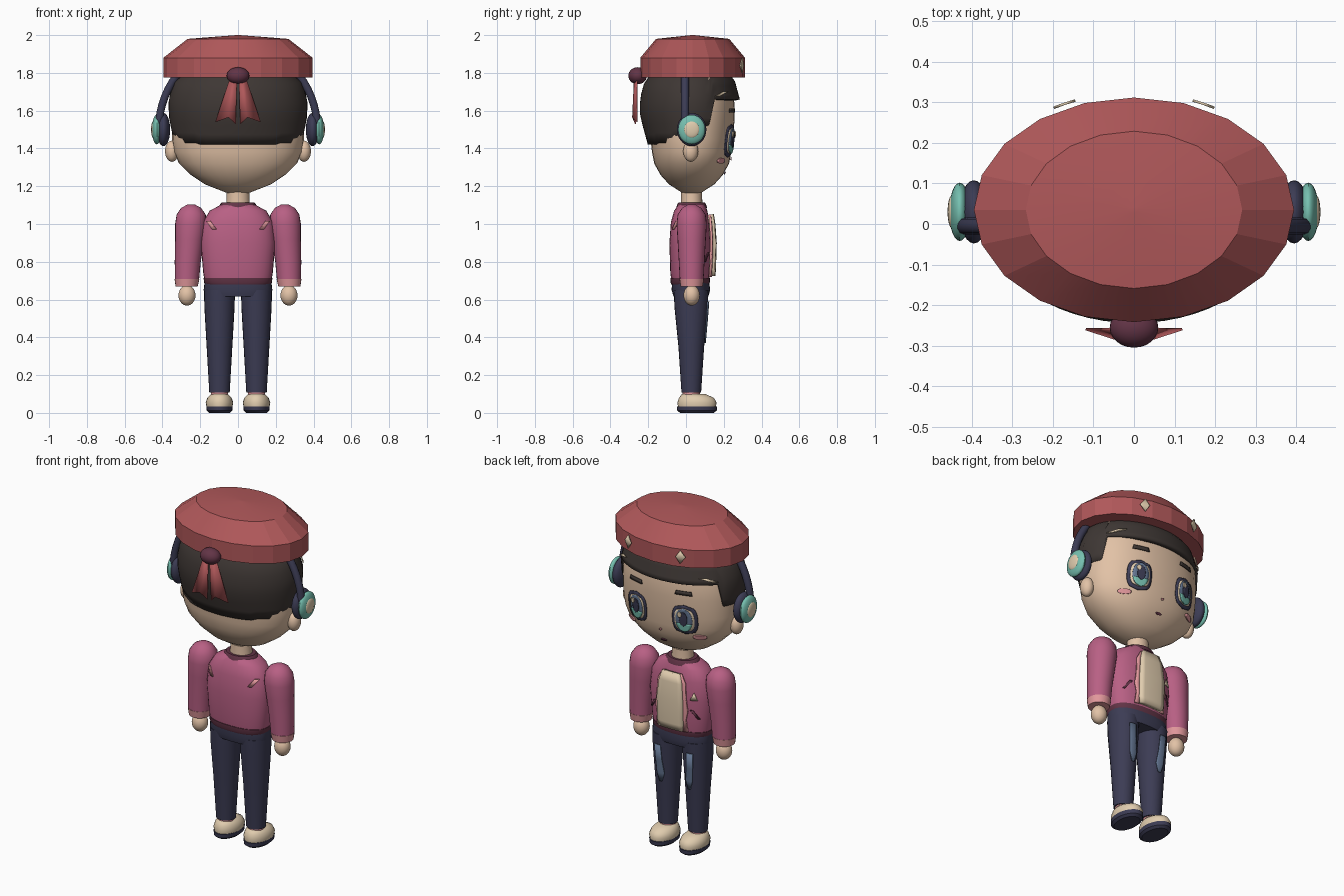
import bpy, bmesh, math

if "Cube" in bpy.data.objects:
    bpy.data.objects.remove(bpy.data.objects["Cube"])


def material(name, r, g, b):
    lin = [((c / 255 + 0.055) / 1.055) ** 2.4 for c in (r, g, b)] + [1]
    m = bpy.data.materials.new(name)
    m.use_nodes = True
    m.diffuse_color = lin
    m.node_tree.nodes["Principled BSDF"].inputs["Base Color"].default_value = lin
    return m


RED = material("brick red", 176, 88, 90)
ROSE = material("rose", 184, 96, 132)
HAIR = material("dark brown", 62, 55, 52)
NAVY = material("navy", 60, 60, 84)
TEAL = material("teal", 118, 192, 176)
PINK = material("light pink", 226, 152, 156)
MAROON = material("maroon", 98, 52, 70)
SKIN = material("skin", 226, 194, 166)
CREAM = material("cream", 224, 204, 174)
DENIM = material("faded denim", 100, 118, 146)


def finish(bm, name, mat, angle=35):
    bmesh.ops.recalc_face_normals(bm, faces=bm.faces[:])
    me = bpy.data.meshes.new(name)
    bm.to_mesh(me)
    bm.free()
    me.materials.append(mat)
    ob = bpy.data.objects.new(name, me)
    bpy.context.collection.objects.link(ob)
    bpy.ops.object.select_all(action='DESELECT')
    ob.select_set(True)
    bpy.context.view_layer.objects.active = ob
    bpy.ops.object.shade_smooth_by_angle(angle=math.radians(angle))
    return ob


def loft(name, rings, mat, n=24, p=2.0, angle=35):
    """Closed stack of rings (z, cx, cy, rx, ry); p squares off the section."""
    bm = bmesh.new()
    rows = []
    for z, cx, cy, rx, ry in rings:
        row = []
        for i in range(n):
            c, s = math.cos(math.tau * i / n), math.sin(math.tau * i / n)
            row.append(bm.verts.new((cx + rx * math.copysign(abs(c) ** (2 / p), c),
                                     cy + ry * math.copysign(abs(s) ** (2 / p), s), z)))
        rows.append(row)
    for a, b in zip(rows, rows[1:]):
        for i in range(n):
            j = (i + 1) % n
            bm.faces.new((a[i], a[j], b[j], b[i]))
    bm.faces.new(rows[0])
    bm.faces.new(rows[-1])
    return finish(bm, name, mat, angle)


def ball(name, loc, size, mat):
    bm = bmesh.new()
    bmesh.ops.create_uvsphere(bm, u_segments=24, v_segments=14, radius=1)
    bmesh.ops.scale(bm, vec=size, verts=bm.verts[:])
    bmesh.ops.translate(bm, vec=loc, verts=bm.verts[:])
    return finish(bm, name, mat)


def surface(rings, p=2.0, side=1):
    """y of a lofted surface at (x, z)."""
    def y_at(x, z):
        z = min(max(z, rings[0][0]), rings[-1][0])
        for a, b in zip(rings, rings[1:]):
            if z <= b[0]:
                t = (z - a[0]) / (b[0] - a[0])
                _, cx, cy, rx, ry = [u + (v - u) * t for u, v in zip(a, b)]
                return cy + side * ry * max(0, 1 - abs((x - cx) / rx) ** p) ** (1 / p)
    return y_at


def plate(name, rows, surf, off, mat, thick=0.006, cols=6):
    """Thin plate hugging a surface; rows are (z, x0, x1)."""
    bm = bmesh.new()
    grid = []
    for z, x0, x1 in rows:
        xs = [x0 + (x1 - x0) * i / cols for i in range(cols + 1)]
        grid.append([bm.verts.new((x, surf(x, z) + off, z)) for x in xs])
    for a, b in zip(grid, grid[1:]):
        for i in range(cols):
            bm.faces.new((a[i], a[i + 1], b[i + 1], b[i]))
    bmesh.ops.remove_doubles(bm, verts=bm.verts[:], dist=0.0002)
    ob = finish(bm, name, mat)
    mod = ob.modifiers.new("thickness", 'SOLIDIFY')
    mod.thickness, mod.offset = thick, 0
    return ob


def oval(cx, cz, rx, rz, n=12, lo=-1.0, hi=1.0, p=2.0):
    rows = []
    for i in range(n + 1):
        t = lo + (hi - lo) * i / n
        w = rx * max(0, 1 - abs(t) ** p) ** (1 / p)
        rows.append((cz + rz * t, cx - w, cx + w))
    return rows


# Head and neck
head = [(1.165, 0, .03, .06, .05), (1.21, 0, .03, .175, .12), (1.26, 0, .03, .25, .165),
        (1.32, 0, .03, .312, .198), (1.38, 0, .03, .34, .21), (1.45, 0, .03, .35, .218),
        (1.56, 0, .03, .35, .228), (1.66, 0, .03, .345, .225), (1.78, 0, .03, .3, .2)]
loft("head", head, SKIN, 32, 2.2)
loft("neck", [(1.06, 0, .03, .07, .06), (1.13, 0, .03, .06, .056), (1.2, 0, .03, .06, .056)], SKIN)

# Hair shell whose lower edge steps from fringe to sideburn to nape
hair_profile = [(1.42, 0, .02, .338, .222), (1.57, 0, .02, .366, .263), (1.66, 0, .02, .368, .265),
                (1.76, 0, .02, .335, .238), (1.85, 0, .02, .22, .16)]


def hairline(s):
    for limit, z in ((.42, 1.66), (-.1, 1.52), (-.4, 1.45), (-.75, 1.43)):
        if s > limit:
            return z
    return 1.42


bm = bmesh.new()
cols = []
for i in range(60):
    c, s = math.cos(math.tau * i / 60), math.sin(math.tau * i / 60)
    col, low = [], hairline(s)
    for k in range(9):
        z = low + (1.85 - low) * k / 8
        for a, b in zip(hair_profile, hair_profile[1:]):
            if z <= b[0] + 1e-6:
                t = (z - a[0]) / (b[0] - a[0])
                rx, ry = a[3] + (b[3] - a[3]) * t, a[4] + (b[4] - a[4]) * t
                break
        col.append(bm.verts.new((rx * c, .02 + ry * s, z)))
    cols.append(col)
for i in range(60):
    a, b = cols[i], cols[(i + 1) % 60]
    for k in range(8):
        bm.faces.new((a[k], b[k], b[k + 1], a[k + 1]))
bm.faces.new([col[-1] for col in cols])
hair = finish(bm, "hair", HAIR)
mod = hair.modifiers.new("thickness", 'SOLIDIFY')
mod.thickness, mod.offset = .025, -1

# Beret with two clips, and a knot with folded tails at its rear
hat = [(1.775, 0, .035, .395, .277), (1.88, 0, .035, .395, .277), (1.98, 0, .035, .267, .194),
       (2.0, 0, .035, .01, .008)]
loft("beret", hat, RED, 20, angle=12)
ball("knot", (0, -.256, 1.785), (.06, .049, .045), MAROON)
for s in (-1, 1):
    bm = bmesh.new()
    v = [bm.verts.new((s * x, y, z)) for x, y, z in
         ((.04, -.262, 1.78), (.12, -.262, 1.54), (.05, -.285, 1.565), (.012, -.27, 1.53), (.005, -.275, 1.78))]
    bm.faces.new((v[0], v[1], v[2]))
    bm.faces.new((v[0], v[2], v[4]))
    bm.faces.new((v[4], v[2], v[3]))
    tail = finish(bm, "ribbon_tail", RED, 5)
    tail.modifiers.new("thickness", 'SOLIDIFY').thickness = .006
    plate("beret_clip", [(1.80, s * .17, s * .17), (1.84, s * .145, s * .198), (1.878, s * .17, s * .17)],
          surface(hat), .012, CREAM)

# Headphone band
cu = bpy.data.curves.new("headphone_band", 'CURVE')
cu.dimensions = '3D'
cu.bevel_depth, cu.bevel_resolution = .021, 3
sp = cu.splines.new('POLY')
sp.points.add(32)
for i, pt in enumerate(sp.points):
    a = math.pi * i / 32
    pt.co = (.42 * math.cos(a), -.005, 1.5 + .45 * math.sin(a), 1)
cu.materials.append(NAVY)
bpy.context.collection.objects.link(bpy.data.objects.new("headphone_band", cu))

# Face, ears and headphone cups
face = surface(head, 2.2)
for s in (-1, 1):
    ball("ear", (s * .35, .025, 1.385), (.036, .04, .056), SKIN)
    ball("headphone_cushion", (s * .395, .03, 1.5), (.036, .078, .088), NAVY)
    ball("headphone_shell", (s * .43, .03, 1.5), (.026, .072, .078), TEAL)
    ball("headphone_disc", (s * .449, .03, 1.5), (.011, .041, .044), CREAM)
    x, z = s * .155, 1.44
    plate("eye_outline", oval(x, z, .07, .088, p=2.8), face, .005, NAVY)
    plate("eye_white", oval(x, z, .055, .07, p=2.8), face, .009, CREAM)
    plate("iris", oval(x, z, .046, .07), face, .013, DENIM)
    plate("iris_glow", oval(x, z, .046, .07, 6, -1, -.3), face, .016, TEAL)
    plate("pupil", oval(x, z + .008, .022, .042), face, .019, NAVY)
    plate("eye_shine", oval(x + .018, z + .035, .012, .016, 8), face, .022, CREAM)
    plate("eyebrow", [(1.59, x - .048, x + .048), (1.612, x - .042, x + .042)], face, .008, HAIR)
    plate("blush", oval(s * .222, 1.335, .033, .015), face, .005, PINK)
    plate("hair_clip", [(1.675, s * .3, s * .32), (1.70, s * .235, s * .27)],
          surface(hair_profile), .01, CREAM)
plate("nose", oval(0, 1.345, .007, .007, 6), face, .005, PINK)
plate("mouth", oval(0, 1.27, .018, .007, 6), face, .005, MAROON)

# Jacket body
torso = [(.69, 0, .022, .175, .098), (.74, 0, .022, .184, .105), (.9, 0, .022, .198, .11),
         (1.01, 0, .022, .186, .102), (1.07, 0, .025, .15, .088), (1.105, 0, .03, .085, .07)]
loft("jacket", torso, ROSE, 32, 2.4, 50)
loft("jacket_hem", [(.68, 0, .022, .172, .1), (.69, 0, .022, .18, .104), (.715, 0, .022, .182, .105)],
     MAROON, 32, 2.4)
loft("collar", [(1.085, 0, .03, .105, .082), (1.105, 0, .03, .095, .076), (1.114, 0, .03, .085, .07)], MAROON)
chest, back = surface(torso, 2.4), surface(torso, 2.4, -1)
plate("shirt_front", [(.725, -.075, .075), (.76, -.08, .08), (.9, -.08, .08), (1.0, -.07, .07),
                      (1.05, -.055, .055)], chest, .016, CREAM, .03)
for s in (-1, 1):
    plate("jacket_edge", [(.72, s * .075, s * .1), (.79, s * .075, s * .093), (.84, s * .075, s * .104),
                          (.92, s * .075, s * .094), (1.0, s * .066, s * .088), (1.05, s * .05, s * .06)],
          chest, .012, PINK, .012, 2)
    plate("pocket_slit", [(.80, s * .148, s * .16), (.85, s * .112, s * .128)], chest, .005, MAROON)
    plate("back_stripe", [(.97, s * .112, s * .135), (1.015, s * .145, s * .166)], back, -.004, PINK)
plate("badge", [(.91, -.152, -.112), (.955, -.132, -.132)], chest, .006, CREAM)

# Arms, hands, legs and shoes
loft("hips", [(.615, 0, .026, .17, .092), (.65, 0, .026, .182, .102), (.7, 0, .024, .176, .098)], NAVY, 32, 2.4)
for s in (-1, 1):
    sleeve = [(.705, .27, .064, .063), (.8, .266, .069, .068), (.92, .256, .077, .075), (1.0, .25, .083, .08),
              (1.05, .248, .077, .074), (1.085, .248, .053, .051), (1.103, .248, .02, .02)]
    loft("sleeve", [(z, s * x, .03, a, b) for z, x, a, b in sleeve], ROSE, angle=50)
    loft("cuff", [(.668, s * .272, .03, .058, .058), (.71, s * .27, .03, .066, .065)], PINK)
    ball("hand", (s * .27, .03, .622), (.045, .043, .054), SKIN)
    leg = [(.108, s * .098, .028, .054, .052), (.35, s * .098, .028, .068, .068),
           (.56, s * .098, .027, .08, .088), (.65, s * .098, .027, .082, .092)]
    loft("trouser_leg", leg, NAVY)
    plate("denim_patch", [(.37, s * .085, s * .1), (.42, s * .07, s * .115), (.5, s * .08, s * .12),
                          (.59, s * .085, s * .125)], surface(leg), .004, DENIM)
    loft("sock", [(.07, s * .098, .028, .046, .046), (.125, s * .098, .028, .046, .046)], PINK)
    loft("shoe", [(.03, s * .098, .058, .068, .1), (.055, s * .098, .058, .073, .104),
                  (.08, s * .098, .055, .064, .092), (.1, s * .098, .04, .045, .062)], CREAM, angle=60)
    loft("sole", [(.0, s * .098, .058, .055, .088), (.012, s * .098, .058, .068, .105),
                  (.035, s * .098, .058, .07, .107)], NAVY)
